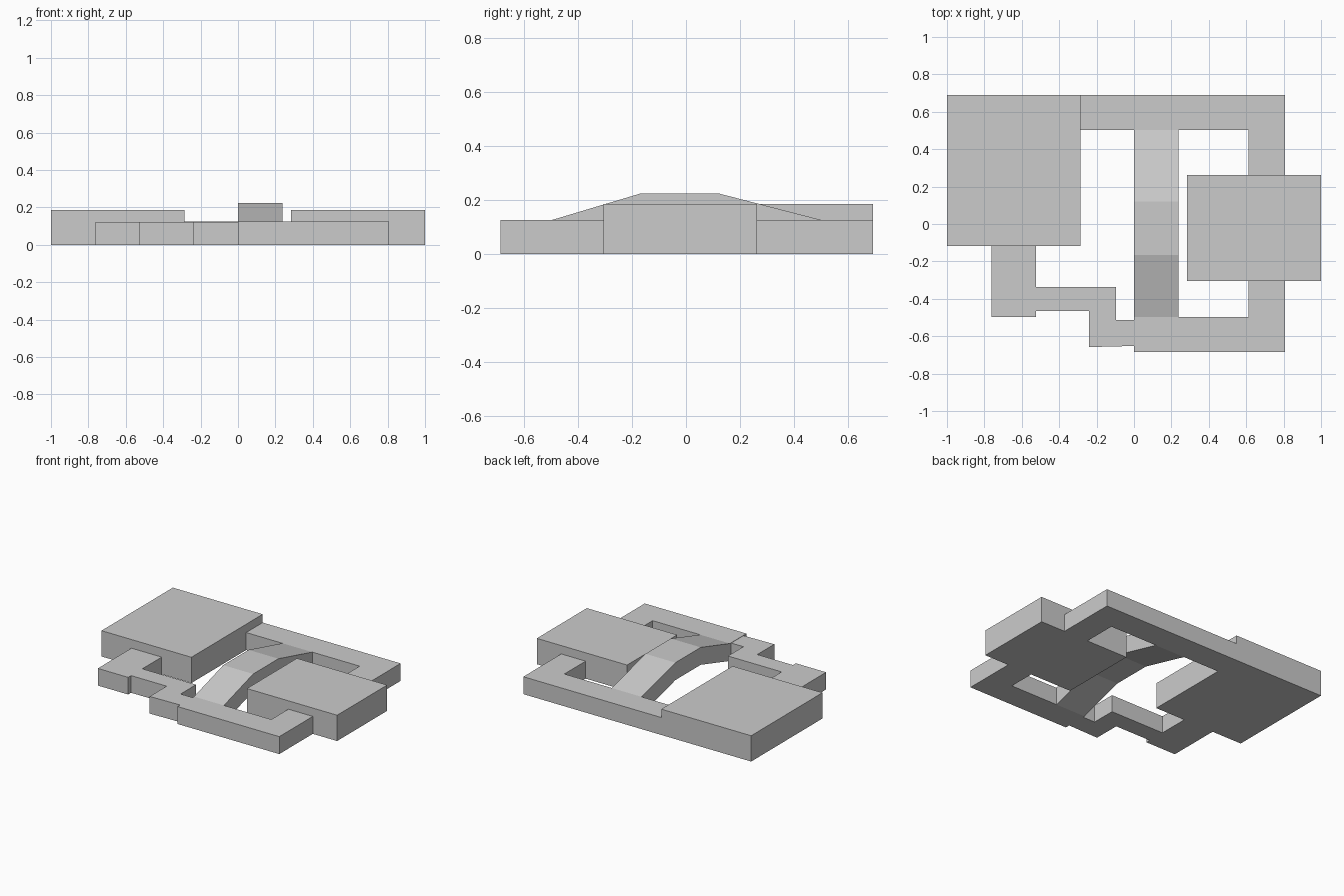
import bpy, bmesh
from mathutils import Vector

if "Cube" in bpy.data.objects:
    bpy.data.objects.remove(bpy.data.objects["Cube"])


def prism(name, profile, offset):
    """Closed solid: a flat outline swept along an offset."""
    bm = bmesh.new()
    base = bm.faces.new([bm.verts.new(p) for p in profile])
    swept = bmesh.ops.extrude_face_region(bm, geom=[base], use_keep_orig=True)
    moved = [g for g in swept["geom"] if isinstance(g, bmesh.types.BMVert)]
    bmesh.ops.translate(bm, verts=moved, vec=Vector(offset))
    bmesh.ops.recalc_face_normals(bm, faces=bm.faces[:])
    mesh = bpy.data.meshes.new(name)
    bm.to_mesh(mesh)
    bm.free()
    obj = bpy.data.objects.new(name, mesh)
    bpy.context.collection.objects.link(obj)
    return obj


def slab(name, outline, height):
    return prism(name, [(x, y, 0) for x, y in outline], (0, 0, height))


def rect(x0, x1, y0, y1):
    return [(x0, y0), (x1, y0), (x1, y1), (x0, y1)]


PATH, PLATFORM = 0.125, 0.185

# Raised platforms
slab("left_platform", rect(-1.0, -0.287, -0.118, 0.69), PLATFORM)
slab("right_platform", rect(0.284, 1.0, -0.305, 0.262), PLATFORM)

# L-shaped walkways joining the platforms
slab("back_walkway", [(-0.287, 0.503), (0.613, 0.503), (0.613, 0.262),
                      (0.807, 0.262), (0.807, 0.69), (-0.287, 0.69)], PATH)
slab("front_walkway", [(0, -0.685), (0.807, -0.685), (0.807, -0.305),
                       (0.613, -0.305), (0.613, -0.498), (0, -0.498)], PATH)

# Zigzag path from the left platform to the front walkway
slab("zigzag_path", [(-0.763, -0.118), (-0.763, -0.498), (-0.523, -0.498),
                     (-0.523, -0.465), (-0.24, -0.465), (-0.24, -0.658),
                     (0, -0.652), (0, -0.512), (-0.097, -0.512),
                     (-0.097, -0.337), (-0.523, -0.337), (-0.523, -0.118)],
     PATH - 0.002)

# Arched bridge: a bent deck of constant height
deck = [(-0.498, PATH), (-0.167, 0.224), (0.12, 0.224), (0.503, PATH)]
profile = deck + [(y, z - PATH) for y, z in reversed(deck)]
prism("arched_bridge", [(0, y, z) for y, z in profile], (0.237, 0, 0))
